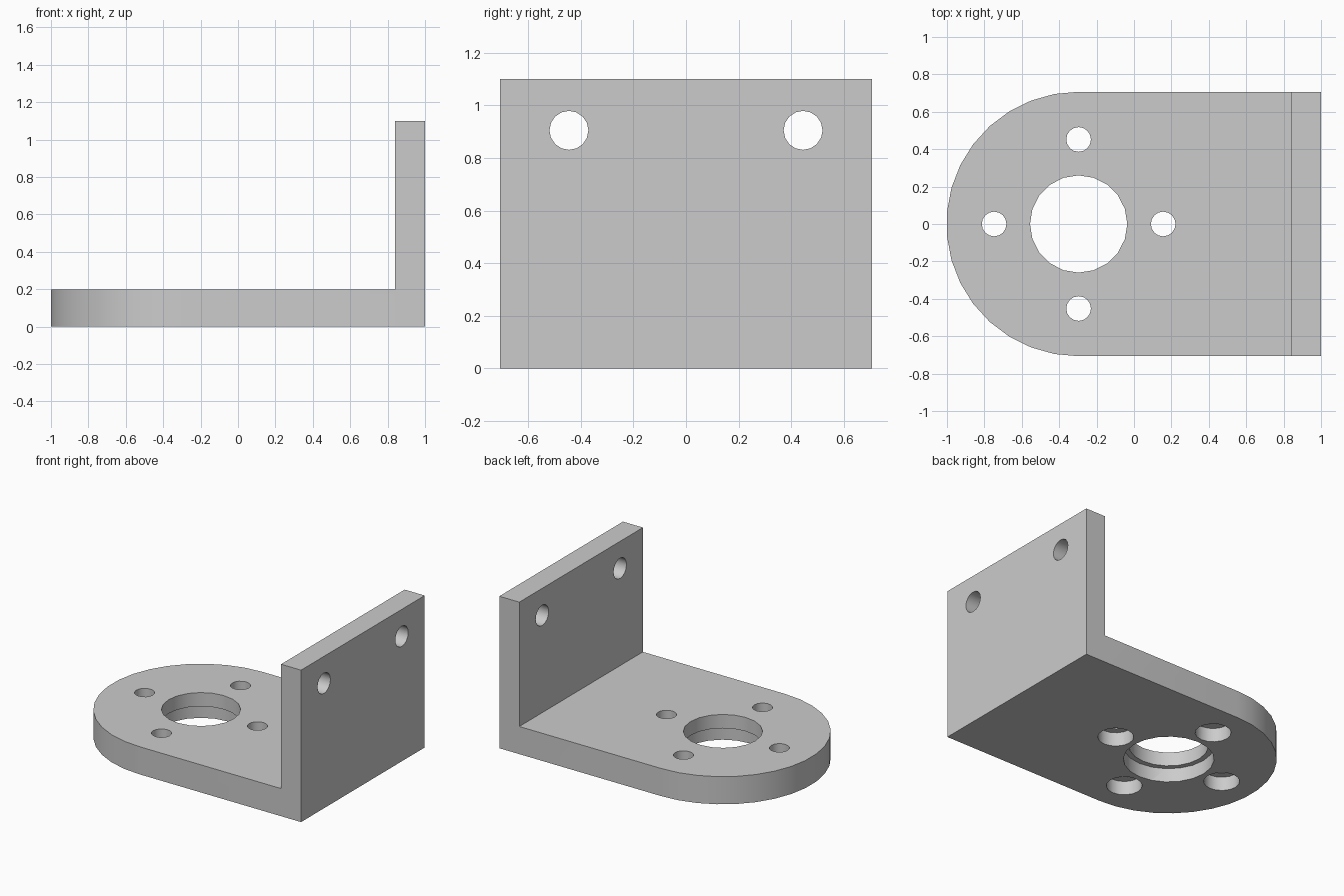
import bpy, bmesh
from math import pi, sin, cos
from mathutils import Matrix, Vector

old = bpy.data.objects.get("Cube")
if old:
    bpy.data.objects.remove(old, do_unlink=True)

HALF = 0.707          # half width, also the radius of the rounded end
CX = -0.296           # centre of the rounded end and bore
THICK, HEIGHT = 0.2, 1.1
WALL_X = 0.84         # inner face of the upright wall
STEP = 0.1            # depth of the counterbores

grey = bpy.data.materials.new("plain grey")
grey.use_nodes = True
grey.diffuse_color = (0.6, 0.6, 0.6, 1)
grey.node_tree.nodes["Principled BSDF"].inputs["Base Color"].default_value = (0.6, 0.6, 0.6, 1)


def add_object(name, bm):
    bmesh.ops.recalc_face_normals(bm, faces=bm.faces)
    mesh = bpy.data.meshes.new(name)
    bm.to_mesh(mesh)
    bm.free()
    mesh.materials.append(grey)
    obj = bpy.data.objects.new(name, mesh)
    bpy.context.collection.objects.link(obj)
    return obj


# Base plate: rounded outline extruded upwards
SEGMENTS = 17
outline = [(1, -HALF), (1, HALF)]
for i in range(SEGMENTS + 1):
    a = pi / 2 + pi * i / SEGMENTS
    outline.append((CX + HALF * cos(a), HALF * sin(a)))
bm = bmesh.new()
base = bm.faces.new([bm.verts.new((x, y, 0)) for x, y in outline])
ext = bmesh.ops.extrude_face_region(bm, geom=[base], use_keep_orig=True)
bmesh.ops.translate(bm, vec=(0, 0, THICK),
                    verts=[g for g in ext["geom"] if isinstance(g, bmesh.types.BMVert)])
bmesh.ops.recalc_face_normals(bm, faces=bm.faces)

# Upright wall: the end strip of the top is pulled up
bmesh.ops.bisect_plane(bm, geom=bm.verts[:] + bm.edges[:] + bm.faces[:],
                       plane_co=(WALL_X, 0, 0), plane_no=(1, 0, 0))
strip = [f for f in bm.faces if f.normal.z > 0.9 and f.calc_center_median().x > WALL_X]
ext = bmesh.ops.extrude_face_region(bm, geom=strip)
bmesh.ops.translate(bm, vec=(0, 0, HEIGHT - THICK),
                    verts=[g for g in ext["geom"] if isinstance(g, bmesh.types.BMVert)])
bmesh.ops.dissolve_limit(bm, angle_limit=0.01, verts=bm.verts, edges=bm.edges)
bracket = add_object("angle_bracket", bm)


def drill(start, end, radius, sides):
    """Cut a round hole between two points."""
    start, end = Vector(start), Vector(end)
    axis = end - start
    bm = bmesh.new()
    turn = axis.to_track_quat('Z', 'Y').to_matrix().to_4x4()
    bmesh.ops.create_cone(bm, cap_ends=True, segments=sides, radius1=radius, radius2=radius,
                          depth=axis.length,
                          matrix=Matrix.Translation((start + end) / 2) @ turn)
    cutter = add_object("hole_cutter", bm)
    cutter.hide_render = True
    mod = bracket.modifiers.new("hole", 'BOOLEAN')
    mod.operation, mod.solver, mod.object = 'DIFFERENCE', 'EXACT', cutter
    bpy.ops.object.modifier_apply(modifier=mod.name)
    bpy.data.objects.remove(cutter, do_unlink=True)


def stepped_hole(x, y, radius, wide, sides):
    """Through hole with a wider counterbore from below."""
    drill((x, y, -0.1), (x, y, THICK + 0.1), radius, sides)
    drill((x, y, -0.1), (x, y, STEP), wide, sides)


bpy.ops.object.select_all(action='DESELECT')
bracket.select_set(True)
bpy.context.view_layer.objects.active = bracket

# Large central bore and four screw holes around it
stepped_hole(CX, 0, 0.26, 0.297, 20)
for dx, dy in ((1, 0), (-1, 0), (0, 1), (0, -1)):
    stepped_hole(CX + 0.452 * dx, 0.452 * dy, 0.066, 0.118, 16)

# Two mounting holes through the wall
for side in (-1, 1):
    drill((WALL_X - 0.1, side * 0.445, 0.905), (1.1, side * 0.445, 0.905), 0.074, 16)

bpy.ops.object.shade_smooth_by_angle(angle=pi / 6)
